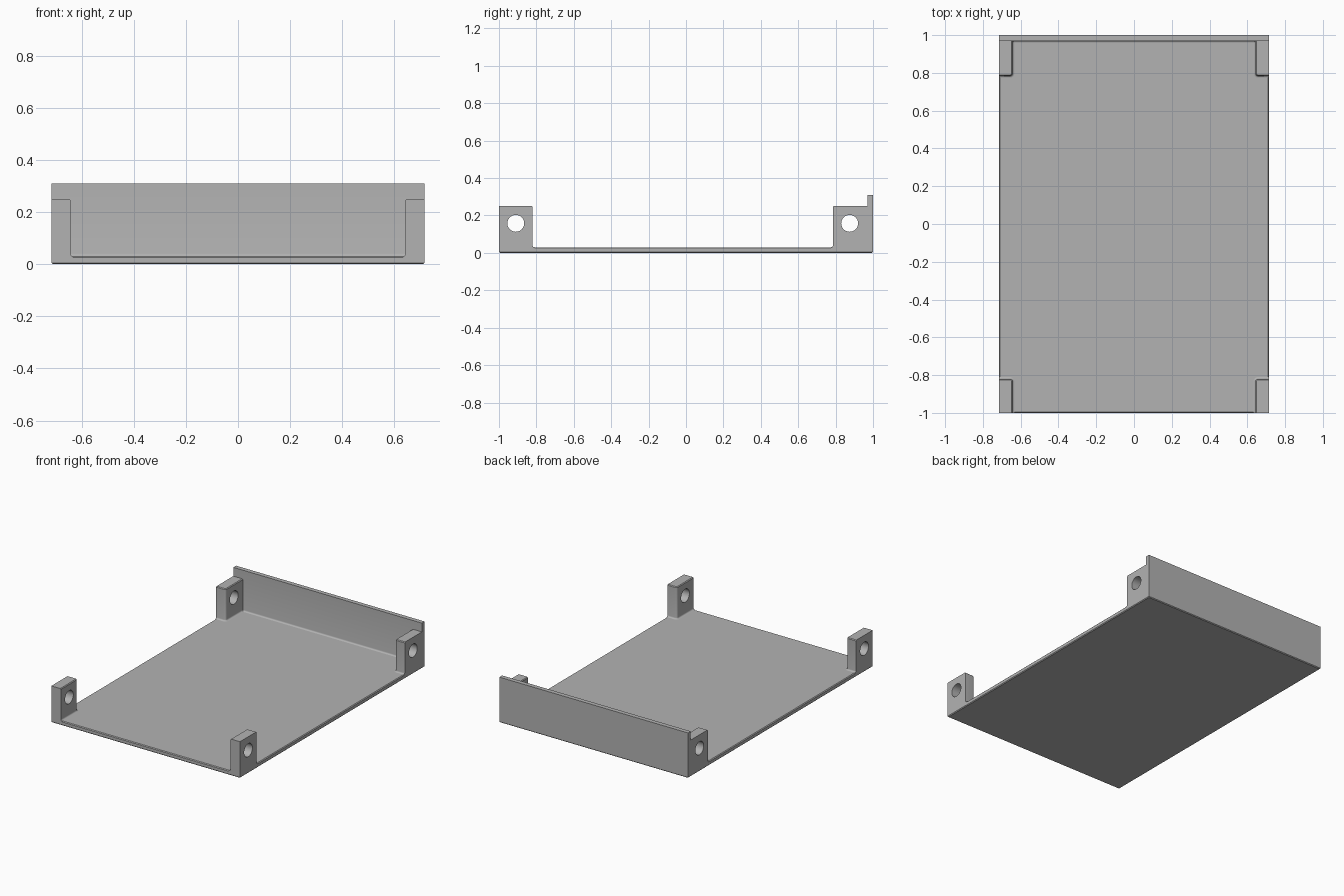
import bpy, bmesh, math

HALF_W, FLOOR, TAB_TOP, R = 0.715, 0.03, 0.25, 0.01

cube = bpy.data.objects.get("Cube")
if cube:
    bpy.data.objects.remove(cube, do_unlink=True)

grey = bpy.data.materials.new("light_grey")
grey.use_nodes = True
grey.diffuse_color = (0.45, 0.45, 0.45, 1)
grey.node_tree.nodes["Principled BSDF"].inputs["Base Color"].default_value = (0.45, 0.45, 0.45, 1)


def loft(name, rings):
    """Closed solid through a stack of equal-length rings."""
    bm = bmesh.new()
    loops = [[bm.verts.new(p) for p in ring] for ring in rings]
    n = len(loops[0])
    for a, b in zip(loops, loops[1:]):
        for i in range(n):
            j = (i + 1) % n
            bm.faces.new((a[i], a[j], b[j], b[i]))
    bm.faces.new(loops[0])
    bm.faces.new(loops[-1])
    bmesh.ops.recalc_face_normals(bm, faces=bm.faces[:])
    mesh = bpy.data.meshes.new(name)
    bm.to_mesh(mesh)
    bm.free()
    obj = bpy.data.objects.new(name, mesh)
    bpy.context.collection.objects.link(obj)
    mesh.materials.append(grey)
    return obj


def smooth(obj):
    bpy.ops.object.select_all(action='DESELECT')
    obj.select_set(True)
    bpy.context.view_layer.objects.active = obj
    bpy.ops.object.shade_smooth_by_angle(angle=math.radians(35))


def rect(inset, z):
    x, y = HALF_W - inset, 1 - inset
    return [(-x, -y, z), (x, -y, z), (x, y, z), (-x, y, z)]


# Concave fillet steps: (outward offset, height above the floor)
arc = [math.radians(a) for a in (0, 22.5, 45, 67.5, 90)]
fillet = [(R * (1 - math.sin(a)), R * (1 - math.cos(a))) for a in arc]

# Floor plate with slim edge chamfers
c = 0.005
loft("floor_plate", [rect(c, 0), rect(0, c), rect(0, FLOOR - c), rect(c, FLOOR)])

# Back wall with a filleted foot
profile = [(1, 0.02), (1, 0.31), (0.97, 0.31)]
profile += [(0.97 - o, FLOOR + h) for o, h in reversed(fillet)]
profile += [(0.97 - R, 0.02)]
wall = loft("back_wall", [[(x, y, z) for y, z in profile] for x in (-HALF_W, HALF_W)])
smooth(wall)


def tab_ring(side, y_out, y_in, offset, z):
    """Tab outline with one rounded inner corner, grown on its inner sides."""
    d = 1 if y_in > y_out else -1
    x, y, r = 0.643 - offset, y_in + d * offset, 0.012 + offset
    pts = [(HALF_W, y_out), (x, y_out)]
    pts += [(x + r - r * math.cos(a), y - d * r + d * r * math.sin(a)) for a in arc]
    pts += [(HALF_W, y)]
    return [(side * px, py, z) for px, py in pts]


# Four corner tabs, each with a round cross hole
for side, side_name in ((1, "left"), (-1, "right")):
    for end, y_out, y_in, y_hole in (("front", -1, -0.82, -0.91), ("back", 1, 0.785, 0.875)):
        levels = [(R, 0.02)] + [(o, FLOOR + h) for o, h in fillet]
        levels += [(0, TAB_TOP - 0.005), (-0.005, TAB_TOP)]
        tab = loft(f"{end}_{side_name}_tab",
                   [tab_ring(side, y_out, y_in, o, z) for o, z in levels])

        bpy.ops.mesh.primitive_cylinder_add(vertices=40, radius=0.045, depth=0.3,
                                            location=(side * 0.68, y_hole, 0.158),
                                            rotation=(0, math.pi / 2, 0))
        cutter = bpy.context.object
        cutter.name = f"{end}_{side_name}_hole_cutter"
        cutter.data.materials.append(grey)
        cut = tab.modifiers.new("hole", 'BOOLEAN')
        cut.operation = 'DIFFERENCE'
        cut.solver = 'EXACT'
        cut.object = cutter
        bpy.ops.object.select_all(action='DESELECT')
        tab.select_set(True)
        bpy.context.view_layer.objects.active = tab
        bpy.ops.object.modifier_apply(modifier=cut.name)
        bpy.data.objects.remove(cutter, do_unlink=True)
        smooth(tab)
